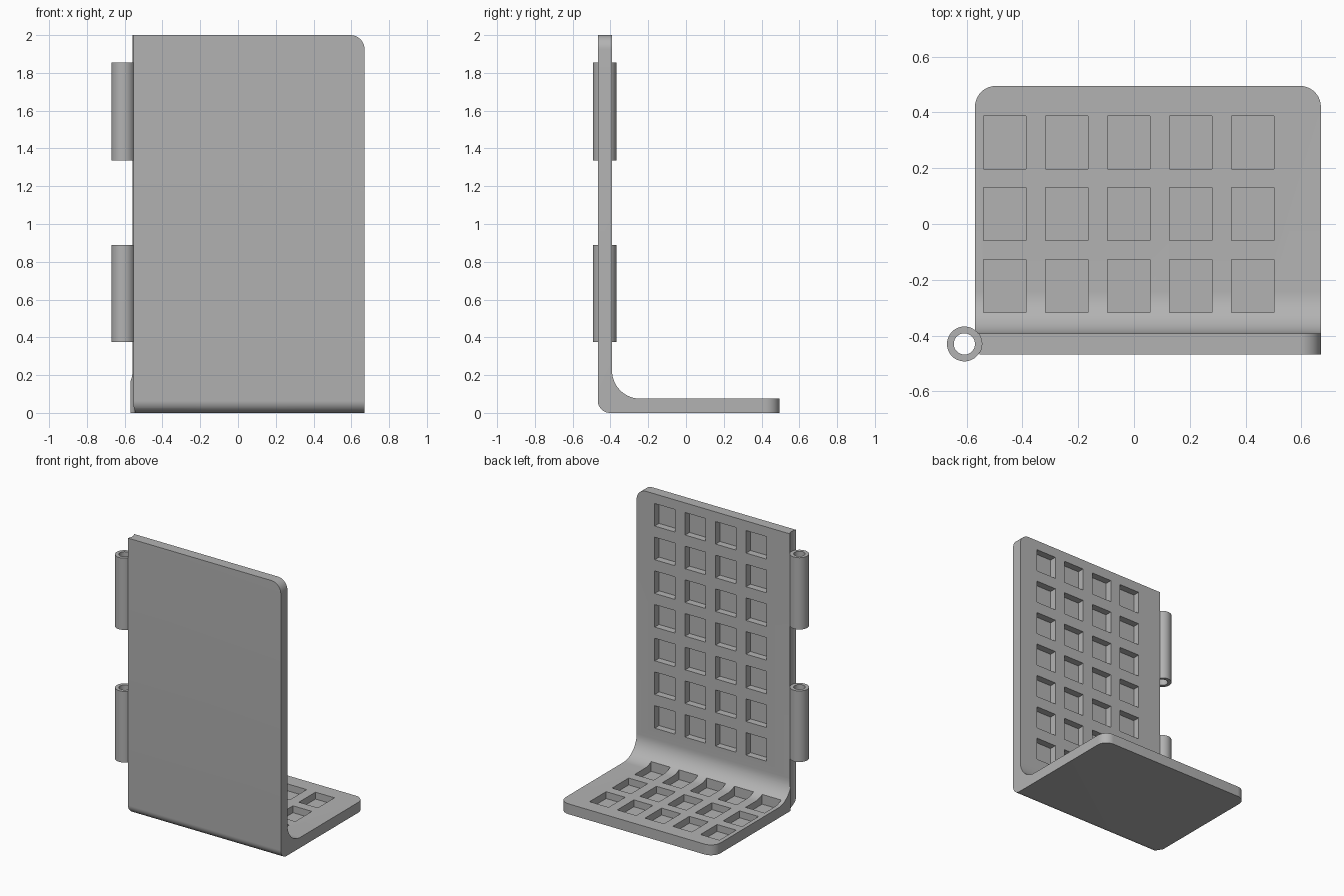
import bpy
import bmesh
from math import pi, cos, sin, radians

cube = bpy.data.objects.get("Cube")
if cube:
    bpy.data.objects.remove(cube, do_unlink=True)

# Single plain grey
grey = bpy.data.materials.new("plain grey")
grey.use_nodes = True
colour = (0.45, 0.45, 0.45, 1)
grey.diffuse_color = colour
grey.node_tree.nodes["Principled BSDF"].inputs["Base Color"].default_value = colour

# Main dimensions
LEFT, RIGHT = 0.67, -0.57
WALL_EDGE = -0.55
FRONT, BACK = -0.467, 0.495
THICK, TOP = 0.075, 2.0
INNER = FRONT + THICK
FILLET, OUTER_R, CORNER_R = 0.15, 0.065, 0.075
PIN_X, PIN_Y, PIN_R, BORE_R = -0.608, -0.43, 0.0625, 0.038


def make_object(name, bm):
    bmesh.ops.recalc_face_normals(bm, faces=bm.faces)
    mesh = bpy.data.meshes.new(name)
    bm.to_mesh(mesh)
    bm.free()
    mesh.materials.append(grey)
    obj = bpy.data.objects.new(name, mesh)
    bpy.context.collection.objects.link(obj)
    return obj


def activate(obj):
    bpy.ops.object.select_all(action='DESELECT')
    obj.select_set(True)
    bpy.context.view_layer.objects.active = obj


def arc(cx, cy, r, start, end, steps):
    angles = [radians(start + (end - start) * i / steps) for i in range(steps + 1)]
    return [(cx + r * cos(a), cy + r * sin(a)) for a in angles]


def prism(bm, points, place, offset):
    face = bm.faces.new([bm.verts.new(place(*p)) for p in points])
    moved = bmesh.ops.extrude_face_region(bm, geom=[face])["geom"]
    bmesh.ops.translate(bm, vec=offset,
                        verts=[v for v in moved if isinstance(v, bmesh.types.BMVert)])


def box(bm, lo, hi):
    verts = bmesh.ops.create_cube(bm, size=1)["verts"]
    bmesh.ops.scale(bm, vec=[h - l for l, h in zip(lo, hi)], verts=verts)
    bmesh.ops.translate(bm, vec=[(h + l) / 2 for l, h in zip(lo, hi)], verts=verts)


def cut(target, cutter):
    mod = target.modifiers.new("cut", 'BOOLEAN')
    mod.operation = 'DIFFERENCE'
    mod.solver = 'EXACT'
    mod.object = cutter
    activate(target)
    bpy.ops.object.modifier_apply(modifier=mod.name)
    bpy.data.objects.remove(cutter, do_unlink=True)


# Angle bracket: L profile with outer and inner rounds
profile = [(BACK, 0), (BACK, THICK)]
profile += arc(INNER + FILLET, THICK + FILLET, FILLET, 270, 180, 14)
profile += [(INNER, TOP), (FRONT, TOP)]
profile += arc(FRONT + OUTER_R, OUTER_R, OUTER_R, 180, 270, 10)
bm = bmesh.new()
prism(bm, profile, lambda y, z: (RIGHT, y, z), (LEFT - RIGHT, 0, 0))


# Rounded free corners of the base and one of the wall
def is_free_corner(edge):
    a, b = edge.verts
    base = all(abs(v.co.y - BACK) < 1e-4 for v in (a, b)) and abs(a.co.x - b.co.x) < 1e-4
    wall = all(v.co.z > TOP - 1e-4 and v.co.x > LEFT - 1e-4 for v in (a, b))
    return base or wall


bmesh.ops.bevel(bm, geom=[e for e in bm.edges if is_free_corner(e)], offset=CORNER_R,
                offset_type='OFFSET', segments=10, profile=0.5, affect='EDGES')
bracket = make_object("angle_bracket", bm)

# Pin-side groove running the full height of the wall
bm = bmesh.new()
prism(bm, arc(PIN_X, PIN_Y, PIN_R, 0, 352.5, 47), lambda x, y: (x, y, -0.1), (0, 0, TOP + 0.2))
cut(bracket, make_object("groove_cutter", bm))

# Trim the remaining sliver in front of the groove
bm = bmesh.new()
box(bm, (-0.7, FRONT - 0.1, -0.1), (WALL_EDGE - 0.004, PIN_Y, TOP + 0.1))
cut(bracket, make_object("edge_cutter", bm))

# Pockets in the wall and the base
bm = bmesh.new()
SIZE, PITCH = 0.163, 0.244
for col in range(4):
    for row in range(7):
        x, z = 0.525 - PITCH * col, 1.93 - PITCH * row
        box(bm, (x - SIZE, INNER - 0.05, z - SIZE), (x, INNER + 0.08, z))
for col in range(5):
    for row in range(3):
        x, y = -0.54 + 0.2223 * col, -0.318 + 0.258 * row
        box(bm, (x, y, THICK - 0.05), (x + 0.152, y + 0.19, THICK + 0.2))
cut(bracket, make_object("pocket_cutter", bm))

# Hollow hinge barrels
barrels = []
for name, low, high in (("lower_hinge_barrel", 0.375, 0.89), ("upper_hinge_barrel", 1.335, 1.855)):
    bm = bmesh.new()
    n = 48
    rings = []
    for r, z in ((PIN_R, low), (PIN_R, high), (BORE_R, high), (BORE_R, low)):
        rings.append([bm.verts.new((x, y, z)) for x, y in arc(PIN_X, PIN_Y, r, 0, 360 - 360 / n, n - 1)])
    for k in range(4):
        a, b = rings[k], rings[(k + 1) % 4]
        for i in range(n):
            j = (i + 1) % n
            bm.faces.new((a[i], a[j], b[j], b[i]))
    barrels.append(make_object(name, bm))

for obj in [bracket] + barrels:
    activate(obj)
    bpy.ops.object.shade_smooth_by_angle(angle=radians(30))
